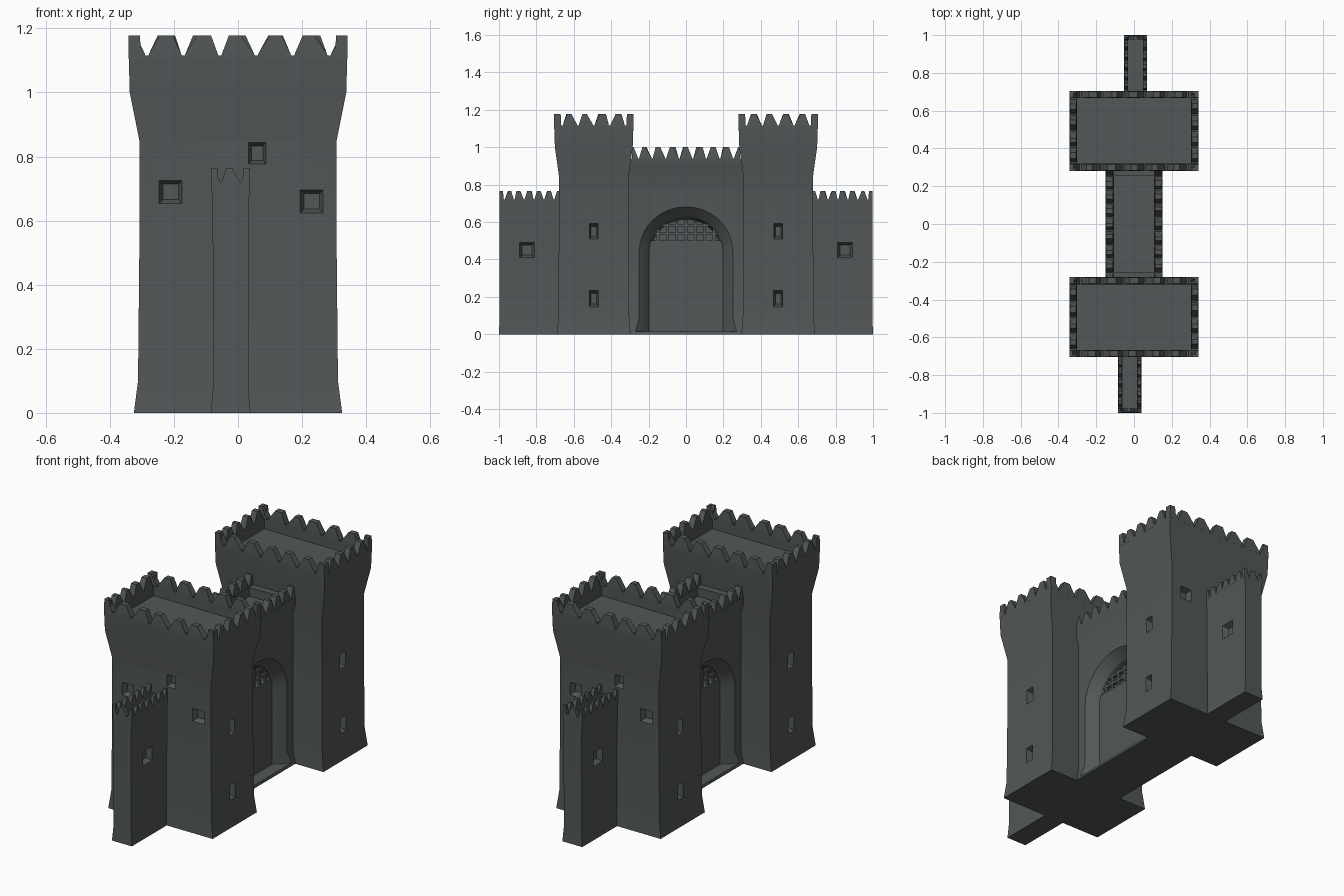
import bpy, bmesh, math, random
from mathutils import Vector

if "Cube" in bpy.data.objects:
    bpy.data.objects.remove(bpy.data.objects["Cube"])

random.seed(4)
stone = bpy.data.materials.new("dark_grey_stone")
stone.diffuse_color = (0.085, 0.095, 0.095, 1)
stone.use_nodes = True
stone.node_tree.nodes["Principled BSDF"].inputs["Base Color"].default_value = stone.diffuse_color


def make(name, bm, smooth=True):
    bmesh.ops.recalc_face_normals(bm, faces=bm.faces)
    me = bpy.data.meshes.new(name)
    bm.to_mesh(me)
    bm.free()
    me.materials.append(stone)
    ob = bpy.data.objects.new(name, me)
    bpy.context.collection.objects.link(ob)
    return ob


def loft(bm, rings):
    """Closed solid through a list of rings of equal point count."""
    vs = [[bm.verts.new(p) for p in r] for r in rings]
    n = len(vs[0])
    for a, b in zip(vs, vs[1:]):
        for i in range(n):
            j = (i + 1) % n
            bm.faces.new((a[i], a[j], b[j], b[i]))
    bm.faces.new(vs[0][::-1])
    bm.faces.new(vs[-1])


def rect(cx, cy, hx, hy, z):
    return [(cx + sx * hx, cy + sy * hy, z)
            for sx, sy in ((-1, -1), (1, -1), (1, 1), (-1, 1))]


def merlons(bm, p, q, n, z, h, t):
    """Row of pointed, blunt-tipped teeth from p to q (2D), thickness t."""
    p, q = Vector(p), Vector(q)
    length = (q - p).length
    d = (q - p) / length
    nrm = Vector((-d.y, d.x))
    step = length / n

    def ring(c, half, thick, zz):
        lo, hi = max(0, c - half), min(length, c + half)
        pts = [p + d * s + nrm * w for s, w in
               ((lo, -thick), (hi, -thick), (hi, thick), (lo, thick))]
        return [(v.x, v.y, zz) for v in pts]
    for i in range(n + 1):
        c = i * step
        tip = c if i in (0, n) else c + random.uniform(-.1, .1) * step
        loft(bm, [ring(c, step * .48, t / 2, z - .01),
                  ring(c, step * .44, t / 2, z + h * .1),
                  ring(tip, step * random.uniform(.12, .2), t * .42, z + h)])


def block(name, cx, cy, sections, wall, floor):
    """Hollow-topped solid: sections are (z, half x, half y)."""
    bm = bmesh.new()
    rings = [rect(cx, cy, hx, hy, z) for z, hx, hy in sections]
    z, hx, hy = sections[-1]
    rings += [rect(cx, cy, hx - wall, hy - wall, zz) for zz in (z, floor)]
    loft(bm, rings)
    return make(name, bm)


def cut(ob, bm):
    c = make("cutter", bm)
    c.hide_render = True
    m = ob.modifiers.new("cut", 'BOOLEAN')
    m.operation, m.solver, m.object = 'DIFFERENCE', 'EXACT', c
    bpy.context.view_layer.objects.active = ob
    bpy.ops.object.modifier_apply(modifier=m.name)
    bpy.data.objects.remove(c)


def window(bm, pos, axis, w, h, depth):
    """Splayed window pit; axis is the outward direction."""
    pos, out = Vector(pos), Vector(axis)
    side = Vector((-out.y, out.x, 0))

    def ring(o, s):
        return [pos + out * o + side * (a * w / 2 * s) + Vector((0, 0, b * h / 2 * s))
                for a, b in ((-1, -1), (1, -1), (1, 1), (-1, 1))]
    loft(bm, [ring(-depth, .6), ring(.02, 1.1)])


def finish(ob):
    bpy.ops.object.select_all(action='DESELECT')
    ob.select_set(True)
    bpy.context.view_layer.objects.active = ob
    bpy.ops.object.shade_smooth_by_angle(angle=math.radians(28))


# Towers with flared crown and foot
for s, label in ((-1, "front"), (1, "back")):
    cy = s * .493
    t = block(label + "_tower", 0, cy,
              [(0, .325, .197), (.1, .312, .189), (.5, .308, .187), (.85, .308, .187),
               (1.0, .338, .208), (1.115, .341, .212)], .038, 1.06)
    bm = bmesh.new()
    for sx in (-1, 1):
        for z in (.55, .19):
            window(bm, (sx * .308, cy, z), (sx, 0, 0), .05, .09, .04)
    for x, z, w, h in ((.06, .81, .06, .075), (.23, .66, .08, .08),
                       (-.21, .69, .08, .08)):
        window(bm, (-s * x, cy + s * .187, z), (0, s, 0), w, h, .03)
    cut(t, bm)
    finish(t)
    bm = bmesh.new()
    X, y0, y1 = .341 - .019, cy - .193, cy + .193
    for sx in (-1, 1):
        merlons(bm, (sx * X, cy - .212), (sx * X, cy + .212), 5, 1.115, .063, .038)
    for y in (y0, y1):
        merlons(bm, (-.341, y), (.341, y), 6, 1.115, .063, .038)
    make(label + "_tower_battlements", bm)

# Gate wall between the towers
gate = block("gate_wall", 0, 0,
             [(0, .15, .32), (.08, .13, .32), (.84, .128, .32),
              (.9, .15, .30), (.94, .152, .30)], .045, .89)


def arch(x, r, top, bottom):
    """Arch outline in the yz plane."""
    spring = top - r * .95
    pts = [(x, -r, bottom)]
    for i in range(17):
        a = math.pi * (1 - i / 16)
        pts.append((x, r * math.cos(a), spring + r * .95 * math.sin(a)))
    return pts + [(x, r, bottom)]


# Splayed archways on both sides
for s in (-1, 1):
    bm = bmesh.new()
    loft(bm, [arch(s * .02, .19, .615, .015), arch(s * .075, .197, .63, .015),
              arch(s * .10, .215, .655, .015), arch(s * .17, .30, .72, .015)])
    cut(gate, bm)
finish(gate)

bm = bmesh.new()
for sx in (-1, 1):
    merlons(bm, (sx * .13, -.29), (sx * .13, .29), 8, .94, .06, .042)
make("gate_battlements", bm)

# Gate door and the broken portcullis above it
bm = bmesh.new()
loft(bm, [rect(0, 0, .075, .197, z) for z in (.005, .5)])
make("gate_door", bm)
bm = bmesh.new()
for s in (-1, 1):
    for i in range(-3, 4):
        y = i * .05
        loft(bm, [rect(s * .062, y, .007, .007, z)
                  for z in (.49, .61 - 1.6 * y * y)])
    for z in (.53, .575):
        loft(bm, [rect(s * .062, 0, .008, .17, zz) for zz in (z, z + .014)])
make("portcullis", bm)

# Low end walls
for s, label, cx in ((-1, "front", -.023), (1, "back", .008)):
    h, hx = .72, .061
    cy = s * .83
    w = block(label + "_end_wall", cx, cy,
              [(0, .062, .17), (.08, .055, .167), (.64, .056, .167),
               (h, hx, .168)], .022, .68)
    bm = bmesh.new()
    for sx in (-1, 1):
        window(bm, (cx + sx * .056, s * .85, .45), (sx, 0, 0), .09, .09, .03)
    cut(w, bm)
    finish(w)
    bm = bmesh.new()
    ye = s * .998
    for sx in (-1, 1):
        X = cx + sx * (hx - .011)
        merlons(bm, (X, min(ye, s * .68)), (X, max(ye, s * .68)), 6, h, .045, .022)
    merlons(bm, (cx - hx, s * .987), (cx + hx, s * .987), 2, h, .045, .022)
    make(label + "_end_battlements", bm)
